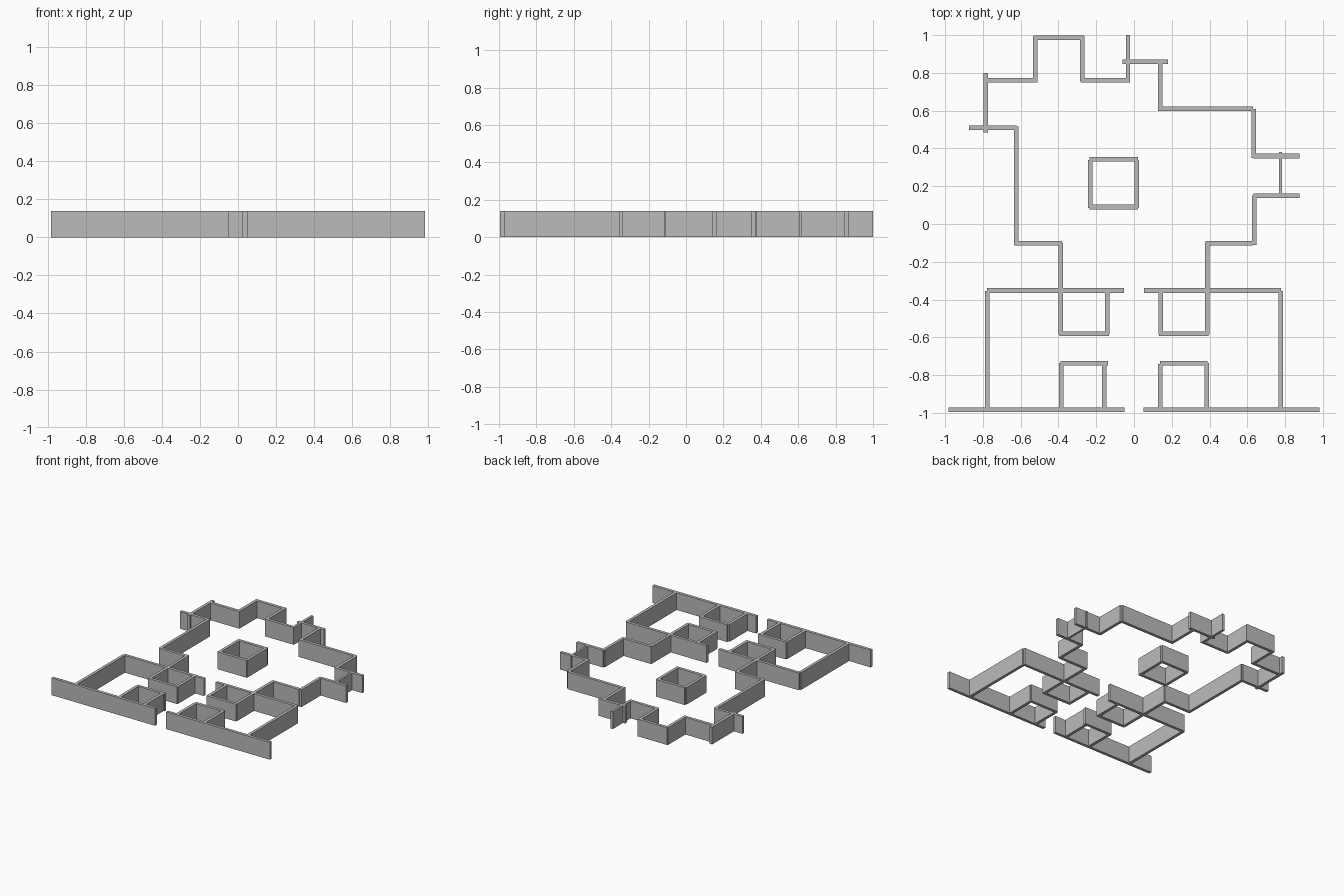
import bpy

if "Cube" in bpy.data.objects:
    bpy.data.objects.remove(bpy.data.objects["Cube"])

HEIGHT = 0.14
THICK = 0.024

grey = bpy.data.materials.new("wall grey")
grey.diffuse_color = (0.5, 0.5, 0.5, 1)
grey.use_nodes = True
grey.node_tree.nodes["Principled BSDF"].inputs["Base Color"].default_value = grey.diffuse_color


def wall(name, x0, x1, y0, y1):
    """Upright slab filling the given plan rectangle."""
    bpy.ops.mesh.primitive_cube_add(size=1, location=((x0 + x1) / 2, (y0 + y1) / 2, HEIGHT / 2))
    ob = bpy.context.object
    ob.name = name
    ob.scale = (x1 - x0, y1 - y0, HEIGHT)
    bpy.ops.object.transform_apply(location=False, rotation=False, scale=True)
    ob.data.materials.append(grey)


def across(name, y, x0, x1, t=THICK):
    wall(name, x0, x1, y - t / 2, y + t / 2)


def along(name, x, y0, y1, t=THICK):
    wall(name, x - t / 2, x + t / 2, y0, y1)


# Rear bay and rear wall
across("rear_bay_back", 0.987, -0.53, -0.265)
along("rear_bay_left", -0.523, 0.75, 0.995)
along("rear_bay_right", -0.275, 0.755, 0.995)
across("rear_wall_left", 0.76, -0.785, -0.515)
across("rear_wall_right", 0.76, -0.28, -0.022)
along("rear_spur", -0.032, 0.755, 1.0, 0.02)
across("rear_step_wall", 0.859, -0.06, 0.18)
along("rear_step_side", 0.139, 0.605, 0.859)
across("rear_right_wall", 0.609, 0.127, 0.63)

# Left side
along("left_spur", -0.784, 0.485, 0.80)
across("left_cross_wall", 0.51, -0.873, -0.622)
along("left_wall", -0.624, -0.11, 0.515)
across("left_shoulder", -0.102, -0.632, -0.38)

# Right side with its small porch
along("right_wall_rear", 0.634, 0.35, 0.609)
across("porch_rear", 0.36, 0.632, 0.875)
across("porch_front", 0.15, 0.632, 0.875)
along("porch_end", 0.776, 0.15, 0.38, 0.016)
along("right_wall_front", 0.636, -0.11, 0.152)
across("right_shoulder", -0.102, 0.378, 0.63)

# Central square room
across("centre_rear", 0.342, -0.235, 0.02)
across("centre_front", 0.09, -0.235, 0.02)
along("centre_left", -0.231, 0.085, 0.34)
along("centre_right", 0.014, 0.085, 0.34)

# Front court: matching left and right halves
for side, s in (("left", -1), ("right", 1)):
    def m_across(name, y, a, b):
        across(side + "_" + name, y, min(s * a, s * b), max(s * a, s * b))

    def m_along(name, x, y0, y1):
        along(side + "_" + name, s * x, y0, y1)

    m_across("front_wall", -0.983, 0.05, 0.983)
    m_across("court_rear", -0.352, 0.053, 0.778)
    m_along("court_side", 0.776, -0.98, -0.355)
    m_along("hall_side", 0.387, -0.585, -0.1)
    m_across("inner_room_front", -0.58, 0.133, 0.395)
    m_along("inner_room_side", 0.142, -0.585, -0.352)
    m_across("gate_room_rear", -0.738, 0.138, 0.39)
    m_along("gate_room_outer", 0.384, -0.983, -0.735)
    m_along("gate_room_inner", 0.158 if s < 0 else 0.138, -0.983, -0.74)
